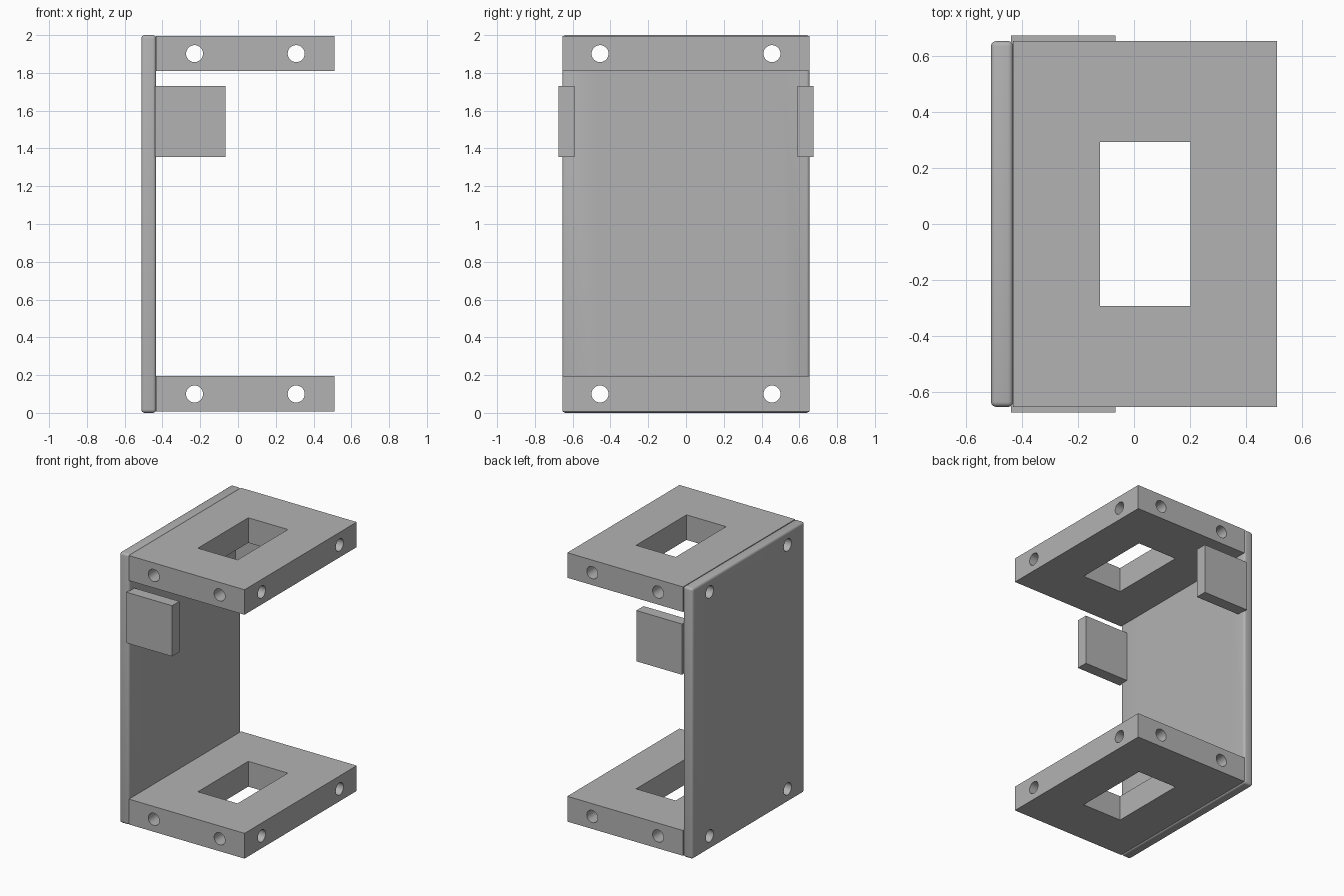
import bpy, math

if "Cube" in bpy.data.objects:
    bpy.data.objects.remove(bpy.data.objects["Cube"])

grey = bpy.data.materials.new("plain grey")
grey.diffuse_color = (0.45, 0.45, 0.45, 1)
grey.use_nodes = True
grey.node_tree.nodes["Principled BSDF"].inputs["Base Color"].default_value = grey.diffuse_color


def box(name, lo, hi):
    bpy.ops.mesh.primitive_cube_add(size=1, location=[(a + b) / 2 for a, b in zip(lo, hi)])
    ob = bpy.context.object
    ob.name = name
    ob.scale = [b - a for a, b in zip(lo, hi)]
    bpy.ops.object.transform_apply(location=False, rotation=False, scale=True)
    ob.data.materials.append(grey)
    return ob


def drill(name, loc, rot):
    bpy.ops.mesh.primitive_cylinder_add(vertices=32, radius=0.045, depth=3, location=loc, rotation=rot)
    ob = bpy.context.object
    ob.name = name
    ob.data.materials.append(grey)
    return ob


def cut(ob, cutters):
    for c in cutters:
        m = ob.modifiers.new("cut", 'BOOLEAN')
        m.operation, m.solver, m.object = 'DIFFERENCE', 'EXACT', c


def apply_all(ob):
    bpy.ops.object.select_all(action='DESELECT')
    ob.select_set(True)
    bpy.context.view_layer.objects.active = ob
    for m in list(ob.modifiers):
        bpy.ops.object.modifier_apply(modifier=m.name)
    bpy.ops.object.shade_smooth_by_angle(angle=math.radians(35))


# Upright panel with rounded edges
panel = box("back_panel", (-0.512, -0.655, 0), (-0.433, 0.655, 2))
bev = panel.modifiers.new("round", 'BEVEL')
bev.width, bev.segments = 0.018, 4

helpers = []
for label, z0, z1 in (("lower", 0.008, 0.195), ("upper", 1.81, 1.995)):
    # Thick shelf with a rectangular window and bolt holes in both directions
    zc = 0.1 if label == "lower" else 1.902
    shelf = box(label + "_shelf", (-0.434, -0.655, z0), (0.512, 0.655, z1))
    window = box(label + "_window_cutter", (-0.122, -0.294, z0 - 0.1), (0.202, 0.294, z1 + 0.1))
    long_holes = [drill("panel_hole_cutter", (0, y, zc), (0, math.pi / 2, 0)) for y in (-0.455, 0.455)]
    side_holes = [drill("side_hole_cutter", (x, 0, zc), (math.pi / 2, 0, 0)) for x in (-0.23, 0.308)]
    cut(shelf, [window] + long_holes + side_holes)
    cut(panel, long_holes)
    apply_all(shelf)
    helpers += [window] + long_holes + side_holes
apply_all(panel)

# Side tabs
for label, s in (("front", -1), ("rear", 1)):
    ys = sorted((s * 0.59, s * 0.675))
    box(label + "_tab", (-0.44, ys[0], 1.355), (-0.066, ys[1], 1.73))

# Remove cutters
for h in helpers:
    bpy.data.objects.remove(h, do_unlink=True)
